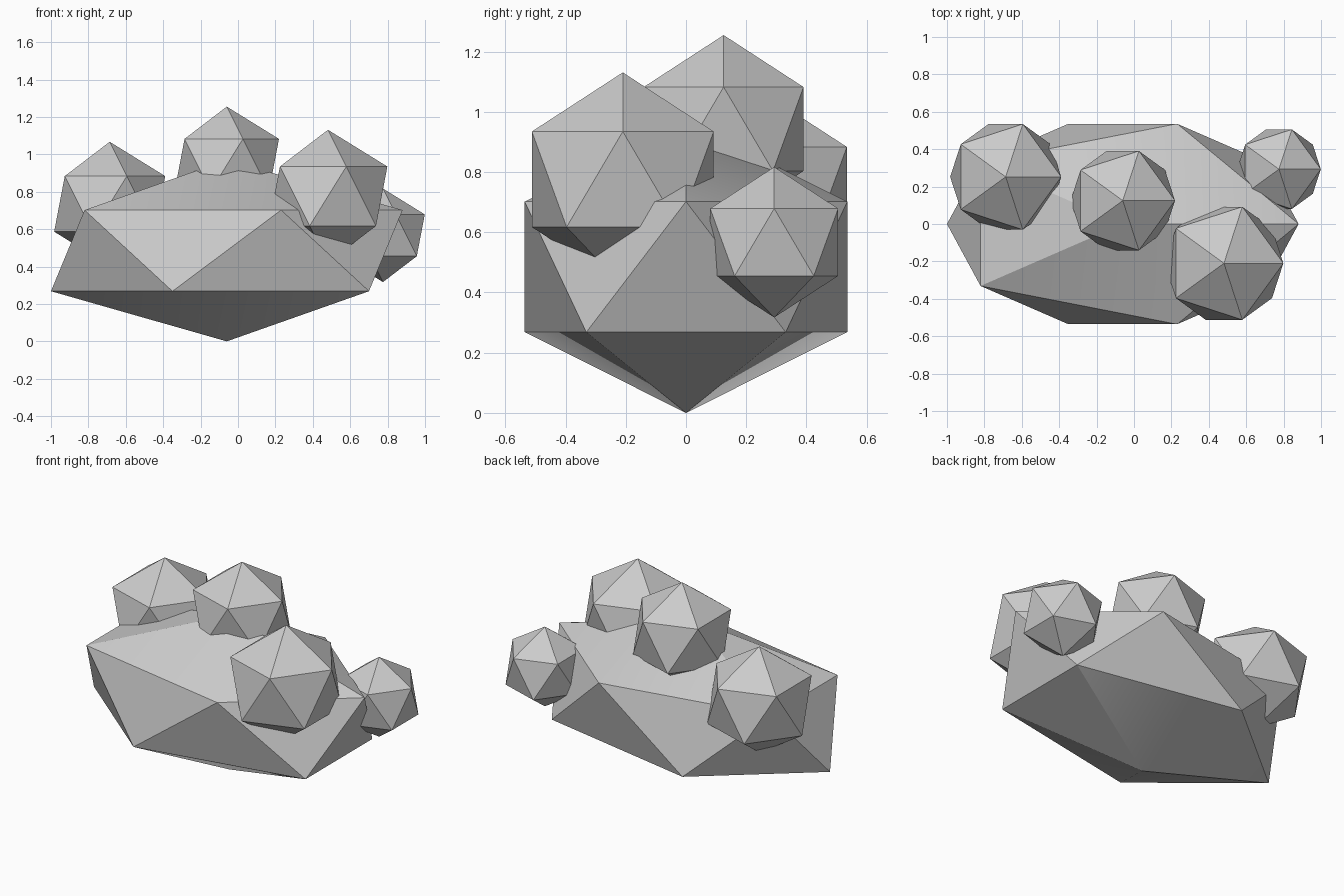
import bpy, math

if "Cube" in bpy.data.objects:
    bpy.data.objects.remove(bpy.data.objects["Cube"])


def rock(name, centre, radii):
    """A 20-sided boulder with only its shallow edges smoothed."""
    bpy.ops.mesh.primitive_ico_sphere_add(subdivisions=1, radius=1, location=centre)
    obj = bpy.context.object
    obj.name = name
    obj.scale = radii
    bpy.ops.object.transform_apply(location=False, rotation=False, scale=True)
    bpy.ops.object.shade_smooth_by_angle(angle=math.radians(30))
    return obj


# Wide squashed base boulder
rock("base_boulder", (-0.06, 0, 0.485), (1.051, 0.63, 0.485))

# Small stones sitting on the base: name, centre, radius
stones = [
    ("top_stone", (-0.06, 0.125, 0.943), 0.312),
    ("front_right_stone", (0.481, -0.21, 0.776), 0.355),
    ("back_left_stone", (-0.686, 0.252, 0.735), 0.332),
    ("back_right_stone", (0.775, 0.293, 0.567), 0.25),
]
for name, centre, r in stones:
    rock(name, centre, (r, r, r))
